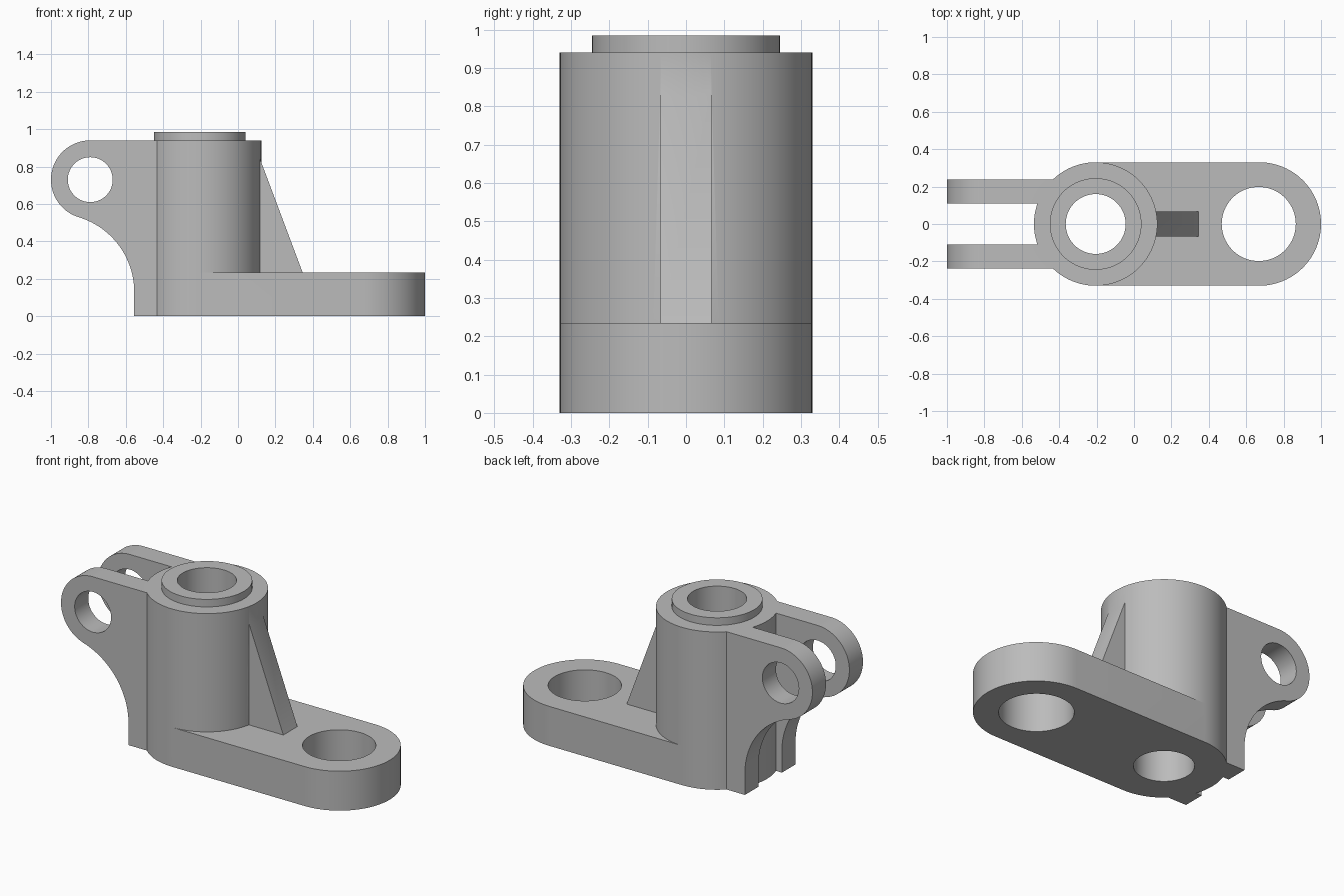
import bpy, bmesh, math
from mathutils import Vector

if "Cube" in bpy.data.objects:
    bpy.data.objects.remove(bpy.data.objects["Cube"])

SEG = 96
CX, R = -0.205, 0.33          # main barrel axis and radius
EX, EZ, ER = -0.79, 0.73, 0.21  # clevis eye centre and radius

steel = bpy.data.materials.new("cast grey")
steel.diffuse_color = (0.5, 0.5, 0.5, 1)
steel.use_nodes = True
steel.node_tree.nodes["Principled BSDF"].inputs["Base Color"].default_value = steel.diffuse_color


def arc(cx, cy, r, a0, a1, n):
    return [(cx + r * math.cos(math.radians(a0 + (a1 - a0) * i / n)),
             cy + r * math.sin(math.radians(a0 + (a1 - a0) * i / n))) for i in range(n + 1)]


def prism(name, outline, lo, hi, along="z"):
    """Extrude a closed outline along z (xy outline) or y (xz outline)."""
    bm = bmesh.new()
    place = (lambda p: (p[0], p[1], lo)) if along == "z" else (lambda p: (p[0], lo, p[1]))
    face = bm.faces.new([bm.verts.new(place(p)) for p in outline])
    out = bmesh.ops.extrude_face_region(bm, geom=[face])
    shift = Vector((0, 0, hi - lo)) if along == "z" else Vector((0, hi - lo, 0))
    bmesh.ops.translate(bm, vec=shift, verts=[g for g in out["geom"] if isinstance(g, bmesh.types.BMVert)])
    bmesh.ops.recalc_face_normals(bm, faces=bm.faces)
    mesh = bpy.data.meshes.new(name)
    bm.to_mesh(mesh)
    bm.free()
    mesh.materials.append(steel)
    obj = bpy.data.objects.new(name, mesh)
    bpy.context.collection.objects.link(obj)
    return obj


def disc(name, cx, cy, r, lo, hi, along="z"):
    return prism(name, arc(cx, cy, r, 0, 360, SEG)[:-1], lo, hi, along)


def combine(body, tool, op):
    mod = body.modifiers.new(op, "BOOLEAN")
    mod.operation, mod.solver, mod.object = op, "EXACT", tool
    bpy.context.view_layer.objects.active = body
    bpy.ops.object.modifier_apply(modifier=mod.name)
    bpy.data.objects.remove(tool)


# barrel with a raised collar
body = disc("bracket_body", CX, 0, R, 0, 0.94)
combine(body, disc("collar", CX, 0, 0.245, 0.8, 0.985), "UNION")

# foot plate with a rounded end, tangent to the barrel
foot = [(CX, -R)] + arc(0.67, 0, R, -90, 90, SEG // 2) + [(CX, R)]
combine(body, prism("foot_plate", foot, 0, 0.235), "UNION")

# triangular rib
rib = [(0.345, 0.235), (0.105, 0.875), (0.04, 0.875), (0.04, 0.15), (0.345, 0.15)]
combine(body, prism("rib", rib, -0.066, 0.066, "y"), "UNION")

# pair of clevis ears: rounded eye flowing into a concave lower edge
ear = ([(-0.4, 0), (-0.4, 0.94)] + arc(EX, EZ, ER, 90, 253.1, 40)
       + arc(-0.972, 0.13, 0.417, 73.1, 0, 28)[1:] + [(-0.555, 0)])
for side in (-1, 1):
    lo, hi = sorted((side * 0.11, side * 0.238))
    combine(body, prism("ear", ear, lo, hi, "y"), "UNION")

# through holes: barrel bore, foot hole, pin hole
combine(body, disc("bore", CX, 0, 0.16, -0.2, 1.2), "DIFFERENCE")
combine(body, disc("foot_hole", 0.667, 0, 0.198, -0.2, 0.5), "DIFFERENCE")
combine(body, disc("pin_hole", EX, EZ, 0.12, -0.5, 0.5, "y"), "DIFFERENCE")

bpy.ops.object.select_all(action="DESELECT")
body.select_set(True)
bpy.context.view_layer.objects.active = body
bpy.ops.object.shade_smooth_by_angle(angle=math.radians(30))
